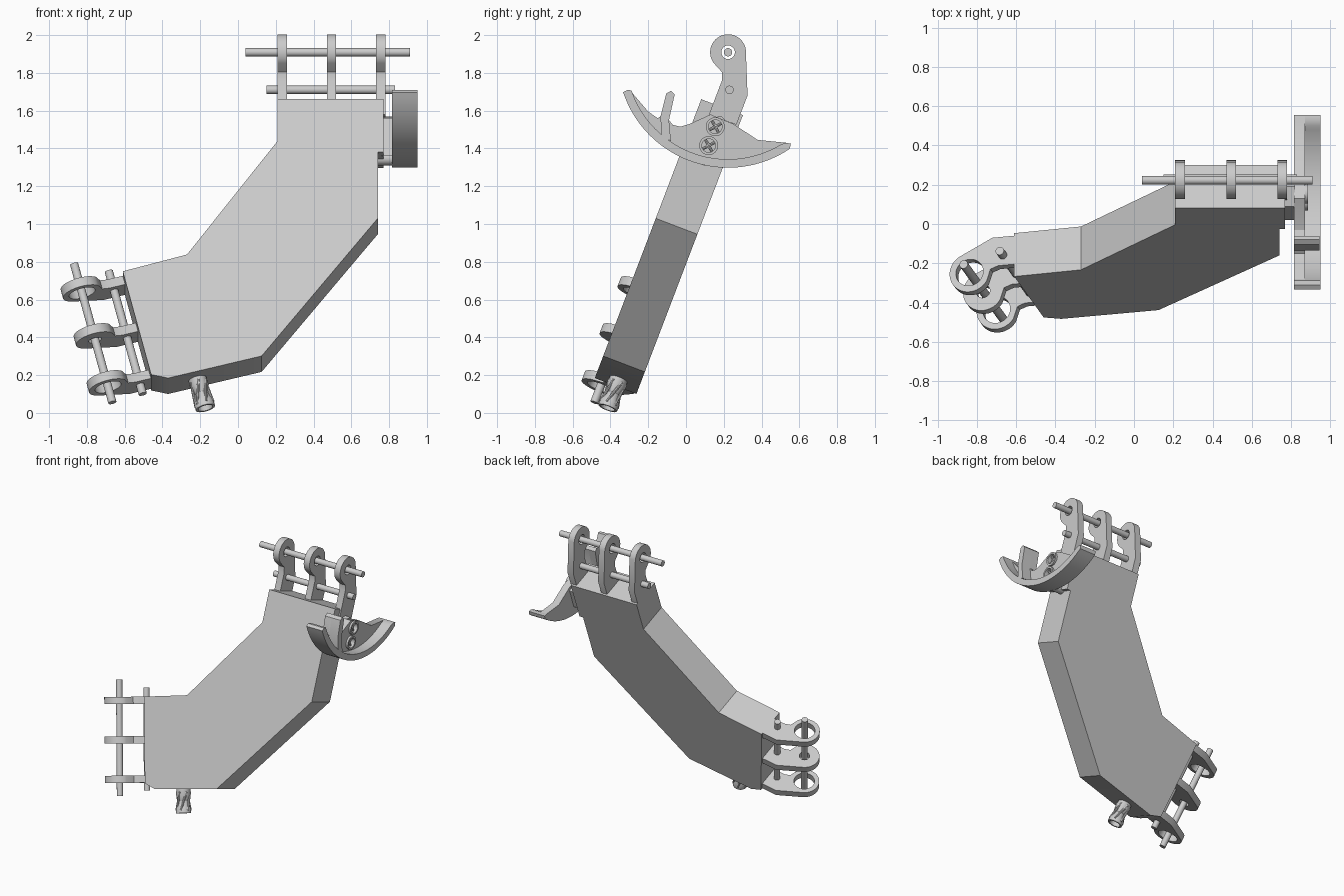
import bpy, bmesh
from math import radians, cos, sin, pi
from mathutils import Matrix, Vector

if "Cube" in bpy.data.objects:
    bpy.data.objects.remove(bpy.data.objects["Cube"])

TILT = Matrix.Rotation(radians(-20.9), 4, 'X')   # the slab leans back
Y = Vector((0, 1, 0))
V = Vector


def finish(name, me, mat):
    me.transform(mat)
    if mat.determinant() < 0:
        me.flip_normals()
    me.shade_smooth()
    me.set_sharp_from_angle(angle=radians(30))
    ob = bpy.data.objects.new(name, me)
    bpy.context.collection.objects.link(ob)
    return ob


def frame(a, b, origin):
    m = Matrix((a, b, a.cross(b))).transposed().to_4x4()
    m.translation = origin
    return m


def arc(cx, cy, r, a0, a1, n):
    return [(cx + r * cos(radians(a0 + (a1 - a0) * i / n)),
             cy + r * sin(radians(a0 + (a1 - a0) * i / n))) for i in range(n + 1)]


def plate(name, loops, thick, mat):
    """Filled outline (first loop) with holes (other loops), extruded both ways."""
    cu = bpy.data.curves.new(name, 'CURVE')
    cu.dimensions, cu.fill_mode, cu.extrude = '2D', 'BOTH', thick / 2
    for pts in loops:
        sp = cu.splines.new('POLY')
        sp.points.add(len(pts) - 1)
        for p, c in zip(sp.points, pts):
            p.co = (c[0], c[1], 0, 1)
        sp.use_cyclic_u = True
    tmp = bpy.data.objects.new(name + "_outline", cu)
    bpy.context.collection.objects.link(tmp)
    me = bpy.data.meshes.new_from_object(tmp.evaluated_get(bpy.context.evaluated_depsgraph_get()))
    bpy.data.objects.remove(tmp)
    bm = bmesh.new()
    bm.from_mesh(me)
    bmesh.ops.remove_doubles(bm, verts=bm.verts, dist=1e-5)
    bmesh.ops.recalc_face_normals(bm, faces=bm.faces)
    bm.to_mesh(me)
    bm.free()
    return finish(name, me, mat)


def ring(cx, cy, r, n=32):
    return arc(cx, cy, r, 0, 360 - 360 / n, n - 1)


def rod(name, p, q, r, world=TILT, n=24):
    p, q = V(p), V(q)
    bm = bmesh.new()
    bmesh.ops.create_cone(bm, cap_ends=True, segments=n, radius1=r, radius2=r, depth=(q - p).length)
    me = bpy.data.meshes.new(name)
    bm.to_mesh(me)
    bm.free()
    m = (q - p).to_track_quat('Z', 'Y').to_matrix().to_4x4()
    m.translation = (p + q) / 2
    return finish(name, me, world @ m)


def lathe(name, profile, mat, n=20):
    bm = bmesh.new()
    rows = [[bm.verts.new((r * cos(2 * pi * i / n), r * sin(2 * pi * i / n), z)) for i in range(n)]
            for r, z in profile]
    for a, b in zip(rows, rows[1:]):
        for i in range(n):
            j = (i + 1) % n
            bm.faces.new((a[i], a[j], b[j], b[i]))
    bmesh.ops.recalc_face_normals(bm, faces=bm.faces)
    me = bpy.data.meshes.new(name)
    bm.to_mesh(me)
    bm.free()
    return finish(name, me, mat)


# Bent slab body (profile in the leaning plane)
body = [(-0.46, 0.02), (-0.37, 0), (0.125, 0.125), (0.74, 0.905), (0.74, 1.28), (0.77, 1.28),
        (0.77, 1.58), (0.21, 1.58), (0.21, 1.344), (-0.27, 0.70), (-0.61, 0.605)]
plate("bent_body", [body], 0.236, TILT @ frame(V((1, 0, 0)), V((0, 0, 1)), V((0, -0.399, 0))))


# Hinges: three lugs and two pins at each end of the body
def hinge(name, corner, out, along, lugs, pin, r, back, pin2, span, span2):
    corner, out, along = V(corner), V(out).normalized(), V(along).normalized()
    outline = ([(-0.06, -0.45), (pin - 0.15, -0.45), (pin - 0.11, -0.465)]
               + arc(pin, -0.473, r, 212, 420, 30)
               + [(back, -0.295), (-0.06, -0.295)])
    for k, (s, hole) in enumerate(lugs):
        m = frame(out, Y, corner + along * s)
        plate(f"{name}_lug_{k + 1}", [outline, ring(pin, -0.473, hole)], 0.05, TILT @ m)
    for nm, o, w, (s0, s1) in (("main_pin", pin, -0.473, span), ("lock_pin", pin2, -0.395, span2)):
        base = corner + out * o + Y * w
        rod(f"{name}_{nm}", base + along * s0, base + along * s1, 0.022)


hinge("upper_hinge", (0.21, 0, 1.58), (0, 0, 1), (1, 0, 0),
      [(0.025, 0.036), (0.285, 0.036), (0.545, 0.036)],
      0.283, 0.095, 0.106, 0.10, (-0.17, 0.70), (-0.06, 0.62))
hinge("lower_hinge", (-0.61, 0, 0.605), (-0.968, 0, -0.25), (0.25, 0, -0.968),
      [(0.025, 0.072), (0.30, 0.036), (0.575, 0.072)],
      0.235, 0.105, 0.115, 0.06, (-0.12, 0.69), (-0.063, 0.655))

# Crescent guard on the right side
SIDE = lambda x: frame(V((0, 1, 0)), V((0, 0, 1)), V((x, 0, 0)))
CY, CZ, R = 0.222, 1.883, 0.585
finger = [(-0.06, 1.685), (-0.08, 1.705), (-0.105, 1.69), (-0.135, 1.57)]
top = [(0.555, 1.425), (0.53, 1.43), (0.38, 1.445), (0.25, 1.53), (0.13, 1.58), (0.02, 1.53),
       (-0.03, 1.515), (-0.07, 1.525), (-0.09, 1.55)] + finger + [(-0.15, 1.56), (-0.2, 1.595),
                                                                 (-0.29, 1.70), (-0.31, 1.71)]
bolts = [(0.155, 1.515), (0.12, 1.415)]
plate("guard_plate", [arc(CY, CZ, R, 198.5, 304, 40) + top] + [ring(*b, 0.043) for b in bolts],
      0.055, SIDE(0.8425))
plate("guard_rim", [arc(CY, CZ, R, 198.5, 304, 40) + [(0.555, 1.425), (0.53, 1.43)]
                    + arc(CY, CZ, R - 0.045, 301, 199, 40) + [(-0.31, 1.71)]], 0.135, SIDE(0.8825))
plate("guard_finger", [[(-0.13, 1.46), (-0.08, 1.44), (-0.09, 1.55)] + finger], 0.13, SIDE(0.88))

# Mounting boss and the two bolts with cross-slotted heads
plate("guard_mount", [[(0.02, 1.36), (0.2, 1.36), (0.25, 1.5), (0.19, 1.57), (0.09, 1.56)]],
      0.06, SIDE(0.79))
I = Matrix.Identity(4)
for k, (y, z) in enumerate(bolts):
    plate(f"bolt_{k + 1}_collar", [ring(y, z, 0.05), ring(y, z, 0.036)], 0.08, SIDE(0.845))
    rod(f"bolt_{k + 1}_core", (0.74, y, z), (0.865, y, z), 0.014, I)
    for i in range(2):
        dy, dz = 0.04 * cos(0.5 + i * pi / 2), 0.04 * sin(0.5 + i * pi / 2)
        rod(f"bolt_{k + 1}_spoke_{i + 1}", (0.86, y - dy, z - dz), (0.86, y + dy, z + dz), 0.008, I, 8)
rod("guard_stud", (0.72, 0.10, 1.345), (0.82, 0.10, 1.345), 0.035, I)

# Waisted open nozzle under the lower arm
down = V((0.25, 0, -0.968)).normalized()
m = down.to_track_quat('Z', 'Y').to_matrix().to_4x4()
m.translation = (-0.22, -0.397, 0.06)
lathe("nozzle", [(0.03, 0), (0.048, 0), (0.05, 0.06), (0.034, 0.105), (0.042, 0.135), (0.053, 0.155),
                 (0.053, 0.19), (0.04, 0.19), (0.03, 0.11), (0.03, 0)], TILT @ m)
for i in range(6):
    a, b = i * pi / 3, i * pi / 3 + 0.9
    rod(f"nozzle_rib_{i + 1}", (0.046 * cos(a), 0.046 * sin(a), 0.04),
        (0.05 * cos(b), 0.05 * sin(b), 0.17), 0.008, TILT @ m, 8)
